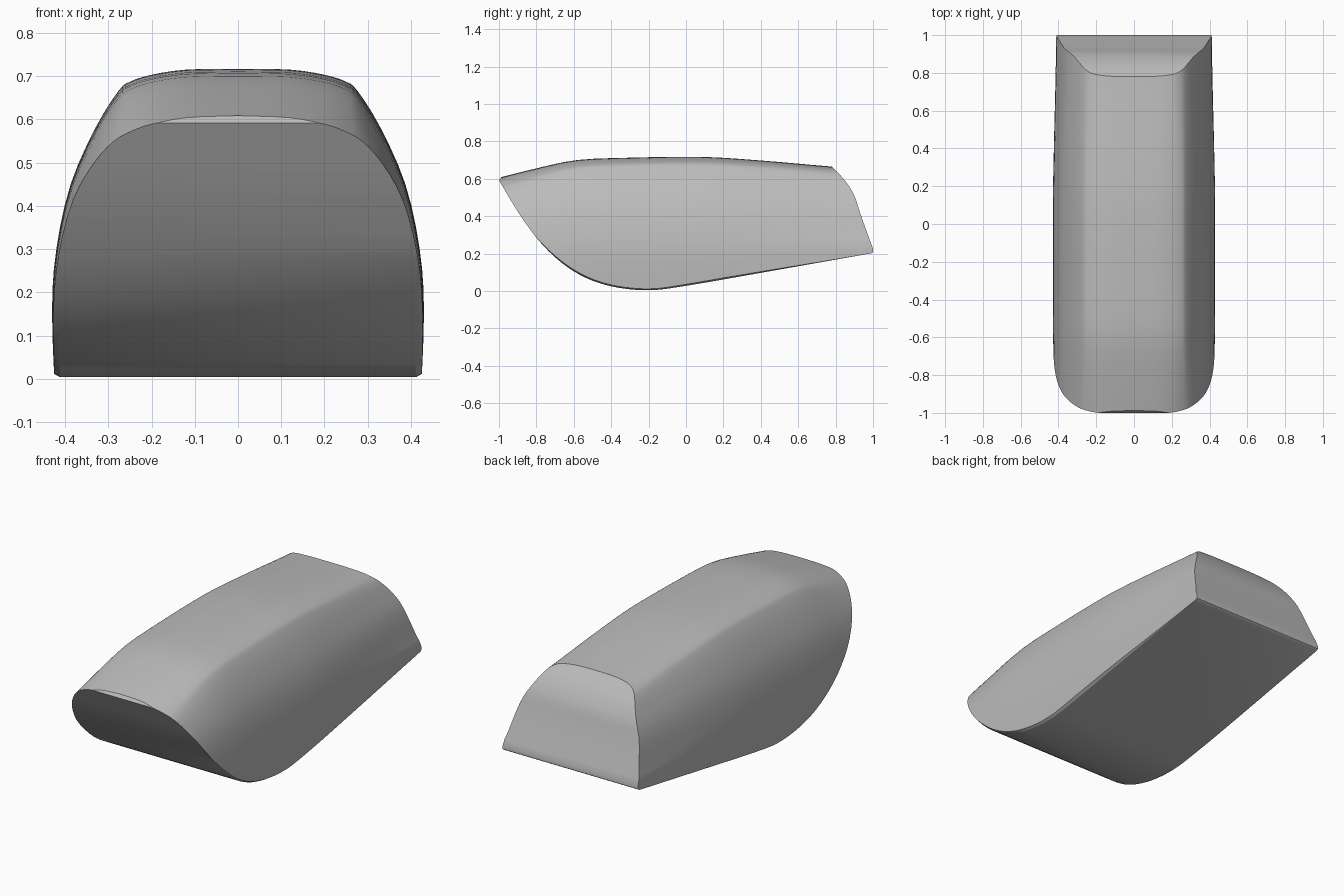
import bpy
import bmesh
from mathutils import Vector

cube = bpy.data.objects.get("Cube")
if cube:
    bpy.data.objects.remove(cube, do_unlink=True)


def smooth_path(points, steps):
    """Catmull-Rom curve through the points."""
    p = [Vector(q) for q in points]
    p = [2 * p[0] - p[1]] + p + [2 * p[-1] - p[-2]]
    out = []
    for a, b, c, d in zip(p, p[1:], p[2:], p[3:]):
        for i in range(steps):
            t = i / steps
            out.append(0.5 * (2 * b + (c - a) * t + (2 * a - 5 * b + 4 * c - d) * t ** 2
                              + (3 * b - a - 3 * c + d) * t ** 3))
    return out + [p[-2]]


def loft(name, rings):
    """Closed solid through rings of equal length."""
    bm = bmesh.new()
    loops = [[bm.verts.new(v) for v in ring] for ring in rings]
    for lo, hi in zip(loops, loops[1:]):
        for i in range(len(lo)):
            j = (i + 1) % len(lo)
            bm.faces.new((lo[i], lo[j], hi[j], hi[i]))
    bm.faces.new(loops[0])
    bm.faces.new(loops[-1])
    bmesh.ops.recalc_face_normals(bm, faces=bm.faces)
    mesh = bpy.data.meshes.new(name)
    bm.to_mesh(mesh)
    bm.free()
    obj = bpy.data.objects.new(name, mesh)
    bpy.context.collection.objects.link(obj)
    return obj


# Half cross-sections (x, z) at the nose, middle and tail, from the top down
nose = [(0, .605), (.12, .601), (.2, .588), (.25, .567), (.29, .54),
        (.335, .485), (.38, .40), (.41, .28), (.419, .15), (.412, -.1)]
middle = [(0, .717), (.12, .715), (.2, .703), (.25, .687), (.277, .665),
          (.33, .58), (.387, .45), (.42, .3), (.43, .15), (.42, -.1)]
tail = [(0, .665), (.12, .663), (.2, .654), (.24, .64), (.27, .616),
        (.31, .555), (.363, .45), (.4, .3), (.415, .2), (.413, -.1)]
nose, middle, tail = (smooth_path(s, 3) for s in (nose, middle, tail))

# Share of nose and tail in the section along the length: (y, nose, tail)
stations = smooth_path([(-1.05, 1.11, 0), (-.8, .55, 0), (-.58, .15, 0), (-.3, .04, 0),
                        (0, 0, 0), (.2, 0, .1), (.5, 0, .53), (.78, 0, 1), (1.05, 0, 1.3)], 3)
rings = []
for y, n, t in stations:
    half = [a * n + b * t + m * (1 - n - t) for a, m, b in zip(nose, middle, tail)]
    rings.append([(p.x, y, p.y) for p in half] + [(-p.x, y, p.y) for p in half[:0:-1]])
body = loft("body_shell", rings)

# Side profile (y, z): curved underside, straight keel, sloping tail and open top
under = smooth_path([(-1, .592), (-.9, .425), (-.8, .285), (-.7, .18), (-.6, .105), (-.5, .055),
                     (-.4, .025), (-.3, .009), (-.2, .004), (-.1, .012), (.1, .044)], 3)
rear = smooth_path([(1, .225), (.96, .335), (.93, .42), (.9, .51), (.85, .59), (.78, .665)], 3)
profile = ([tuple(p) for p in under] + [(.99, .201), (1, .208)] + [tuple(p) for p in rear]
           + [(.68, .8), (-.95, .8), (-.988, .608)])


# The outer ends rise a little, which chamfers the lower side edges
def profile_ring(x, rise):
    return [(x, y, z + (rise if z < .5 and y < .995 else 0)) for y, z in profile]


cutter = loft("profile_cutter", [profile_ring(-.5, .05), profile_ring(-.412, 0),
                                 profile_ring(.412, 0), profile_ring(.5, .05)])
cutter.hide_render = True

# Trim the shell to the side profile
trim = body.modifiers.new("trim", 'BOOLEAN')
trim.operation = 'INTERSECT'
trim.solver = 'EXACT'
trim.object = cutter
bpy.ops.object.select_all(action='DESELECT')
body.select_set(True)
bpy.context.view_layer.objects.active = body
bpy.ops.object.modifier_apply(modifier=trim.name)
bpy.data.objects.remove(cutter, do_unlink=True)

# Plain grey surface
grey = bpy.data.materials.new("plain_grey")
grey.use_nodes = True
grey.diffuse_color = (.5, .5, .5, 1)
grey.node_tree.nodes["Principled BSDF"].inputs["Base Color"].default_value = (.5, .5, .5, 1)
body.data.materials.clear()
body.data.materials.append(grey)
bpy.ops.object.shade_smooth_by_angle(angle=.5)
